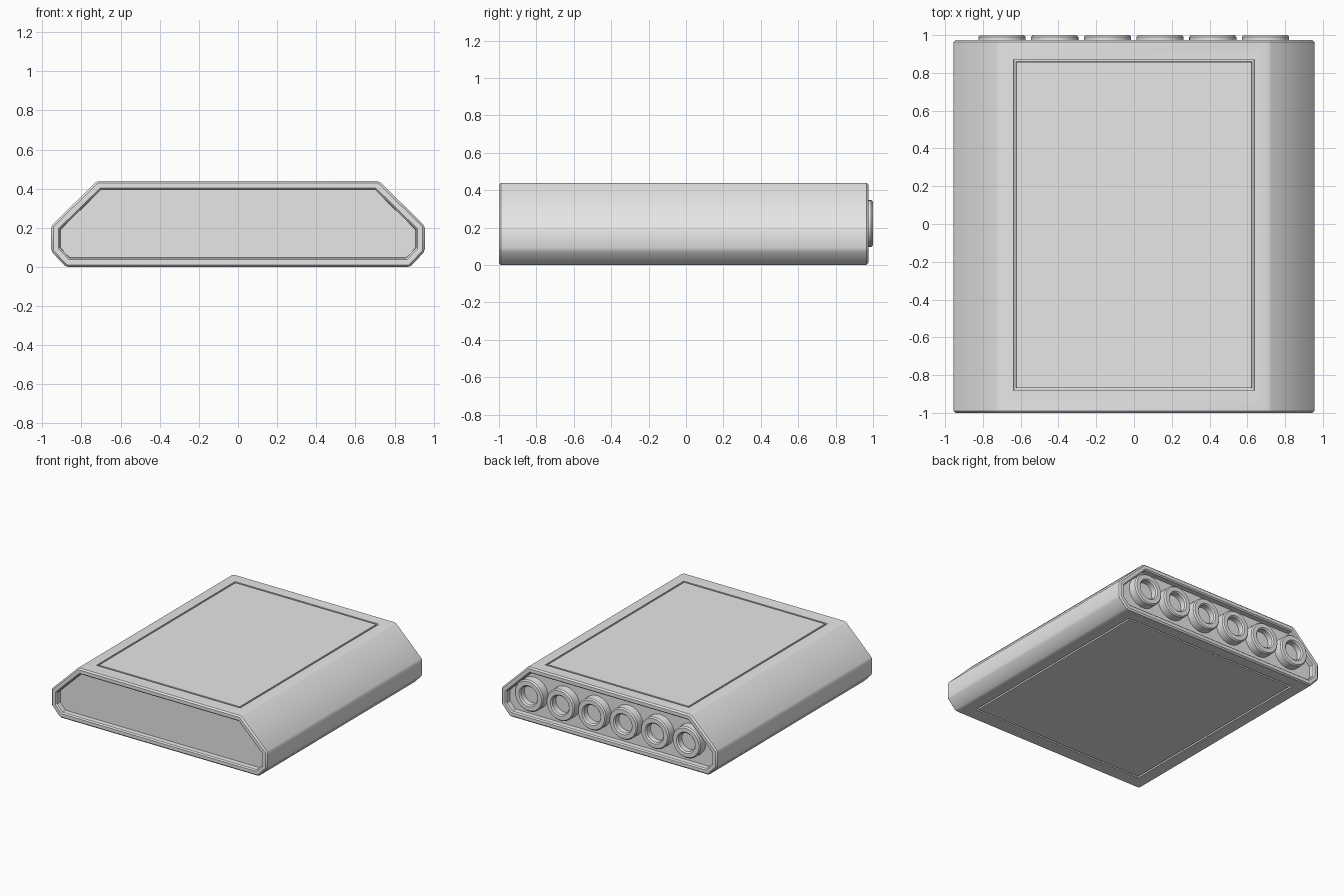
import bpy, bmesh, math
from mathutils import Vector

cube = bpy.data.objects.get("Cube")
if cube:
    bpy.data.objects.remove(cube, do_unlink=True)

grey = bpy.data.materials.new("light_grey")
grey.use_nodes = True
grey.diffuse_color = (0.8, 0.8, 0.8, 1)
grey.node_tree.nodes["Principled BSDF"].inputs["Base Color"].default_value = (0.8, 0.8, 0.8, 1)

FRONT, BACK = -1.0, 0.975


def make_object(name, bm):
    bmesh.ops.recalc_face_normals(bm, faces=bm.faces[:])
    mesh = bpy.data.meshes.new(name)
    bm.to_mesh(mesh)
    bm.free()
    mesh.materials.append(grey)
    obj = bpy.data.objects.new(name, mesh)
    bpy.context.collection.objects.link(obj)
    bpy.ops.object.select_all(action='DESELECT')
    obj.select_set(True)
    bpy.context.view_layer.objects.active = obj
    bpy.ops.object.shade_smooth_by_angle(angle=math.radians(30))
    return obj


def facing(bm, direction):
    """Largest face pointing in a direction."""
    d = Vector(direction)
    return max((f for f in bm.faces if f.normal.dot(d) > 0.99), key=lambda f: f.calc_area())


def inset(bm, face, thickness, depth=0.0):
    bmesh.ops.inset_region(bm, faces=[face], thickness=thickness, depth=depth,
                           use_even_offset=True, use_boundary=True)


# Body: chamfered cross-section pushed from front to back
half = [(0.88, 0), (0.955, 0.08), (0.955, 0.21), (0.72, 0.44)]
section = half + [(-x, z) for x, z in reversed(half)]
bm = bmesh.new()
cap = bm.faces.new([bm.verts.new((x, FRONT, z)) for x, z in section])
pushed = bmesh.ops.extrude_face_region(bm, geom=[cap], use_keep_orig=True)
bmesh.ops.translate(bm, vec=(0, BACK - FRONT, 0),
                    verts=[v for v in pushed["geom"] if isinstance(v, bmesh.types.BMVert)])
bmesh.ops.recalc_face_normals(bm, faces=bm.faces[:])
bmesh.ops.bevel(bm, geom=bm.edges[:], offset=0.011, offset_type='OFFSET',
                segments=1, profile=0.5, affect='EDGES')
bm.normal_update()

# Recessed end panels with a small chamfered lip
for side in (-1, 1):
    end = facing(bm, (0, side, 0))
    inset(bm, end, 0.026)
    inset(bm, end, 0.009, -0.009)
    inset(bm, end, 0.001, -0.04)

# Thin rectangular grooves around the top and bottom panels
for side, half_width in ((1, 0.637), (-1, 0.78)):
    panel = facing(bm, (0, 0, side))
    inset(bm, panel, 0.03)
    for v in panel.verts:
        v.co.x = math.copysign(half_width, v.co.x)
        v.co.y = 0.872 if v.co.y > 0 else -0.882
    inset(bm, panel, 0.001, -0.018)
    inset(bm, panel, 0.012)
    inset(bm, panel, 0.001, 0.018)
make_object("body", bm)

# Six round sockets along the back: radius and y of the turned outline
outline = [(0.125, 0.92), (0.125, 0.99), (0.116, 1.0), (0.083, 1.0),
           (0.073, 0.99), (0.073, 0.945), (0, 0.945)]
for i in range(6):
    bm = bmesh.new()
    points = [bm.verts.new((r, y, 0)) for r, y in outline]
    lines = [bm.edges.new(pair) for pair in zip(points, points[1:])]
    bmesh.ops.spin(bm, geom=points + lines, cent=(0, 0, 0), axis=(0, 1, 0),
                   angle=math.tau, steps=40)
    bmesh.ops.remove_doubles(bm, verts=bm.verts[:], dist=0.0005)
    # Outward is decided by the outer wall, as the hidden end is open
    socket = make_object(f"back_socket_{i + 1}", bm)
    wall = max(socket.data.polygons, key=lambda p: Vector((p.center.x, 0, p.center.z)).length)
    if wall.normal.dot(Vector((wall.center.x, 0, wall.center.z))) < 0:
        socket.data.flip_normals()
    socket.location = (-0.699 + i * 0.279, 0, 0.222)
